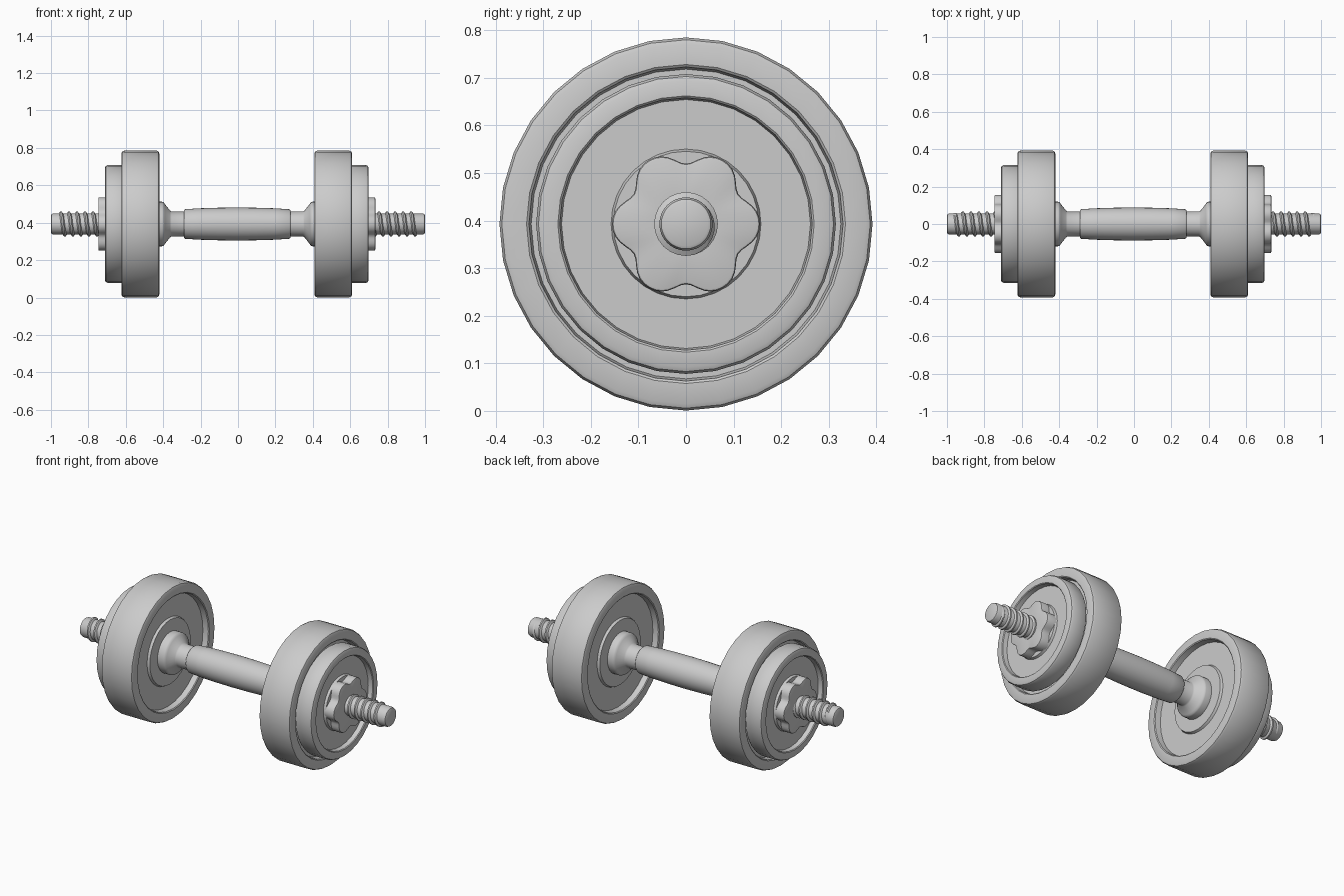
import bpy, bmesh
from math import sin, cos, pi, radians

if "Cube" in bpy.data.objects:
    bpy.data.objects.remove(bpy.data.objects["Cube"])

ZC = 0.393      # axis height
OX = -0.0065    # plates sit slightly off centre


def finish(name, bm, angle=35):
    bmesh.ops.recalc_face_normals(bm, faces=bm.faces)
    me = bpy.data.meshes.new(name)
    bm.to_mesh(me)
    bm.free()
    ob = bpy.data.objects.new(name, me)
    bpy.context.collection.objects.link(ob)
    ob.location.z = ZC
    bpy.ops.object.select_all(action='DESELECT')
    ob.select_set(True)
    bpy.context.view_layer.objects.active = ob
    bpy.ops.object.shade_smooth_by_angle(angle=radians(angle))
    return ob


def bridge(bm, rings, close=True):
    for a, b in zip(rings, rings[1:]):
        n = len(a)
        for i in range(n if close else n - 1):
            j = (i + 1) % n
            bm.faces.new((a[i], a[j], b[j], b[i]))


def lathe(name, profile, s=1, ox=0.0, n=32, radius=lambda t: 1.0):
    """Spin (x, r) points about the x axis; s=-1 mirrors to the left side."""
    bm = bmesh.new()
    rings = []
    for x, r in profile:
        rings.append([bm.verts.new((s * x + ox,
                                    r * radius(2 * pi * i / n) * cos(2 * pi * i / n),
                                    r * radius(2 * pi * i / n) * sin(2 * pi * i / n)))
                      for i in range(n)])
    bridge(bm, rings)
    bm.faces.new(rings[0])
    bm.faces.new(rings[-1])
    return finish(name, bm)


def plate(name, x0, x1, R, s, depth, hub_drop):
    """Disc with rim, recessed web and raised hub on both faces."""
    c, h = (x0 + x1) / 2, (x1 - x0) / 2
    half = [(h - hub_drop, 0.04), (h - hub_drop, 0.485 * R), (h - depth, 0.50 * R),
            (h - depth, 0.83 * R), (h - 0.004, 0.842 * R), (h, 0.855 * R),
            (h, R - 0.014), (h - 0.004, R - 0.005), (h - 0.014, R)]
    prof = [(c + x, r) for x, r in half] + [(c - x, r) for x, r in reversed(half)]
    lathe(name, prof, s, OX)


def thread(name, x0, x1, pitch, s):
    """Helical ridge with a trapezoid section."""
    bm = bmesh.new()
    seg = 24
    n = int((x1 - x0) / pitch * seg)
    rings = []
    for i in range(n + 1):
        a = 2 * pi * i / seg
        x = x0 + pitch * i / seg
        fade = min(1, i / 8, (n - i) / 8)
        ring = []
        for dx, r in ((-0.013, 0.052), (-0.004, 0.056 + 0.011 * fade),
                      (0.004, 0.056 + 0.011 * fade), (0.013, 0.052)):
            ring.append(bm.verts.new((s * (x + dx), r * cos(a), s * r * sin(a))))
        rings.append(ring)
    bridge(bm, rings)
    bm.faces.new(rings[0])
    bm.faces.new(rings[-1])
    finish(name, bm, 50)


# Bar running the whole length
lathe("bar", [(-1, 0.046), (-0.997, 0.052), (-0.988, 0.056),
              (0.988, 0.056), (0.997, 0.052), (1, 0.046)])

# Barrel-shaped grip
grip = [(0.285, 0.066), (0.285, 0.074), (0.278, 0.079), (0.2, 0.084), (0.1, 0.087)]
lathe("grip", [(-x, r) for x, r in grip] + [(0, 0.088)] + list(reversed(grip)), 1, -0.005)

for s, side in ((-1, "left"), (1, "right")):
    # Neck and flared inner collar
    lathe("collar_" + side, [(0.25, 0.066), (0.352, 0.067), (0.36, 0.072), (0.388, 0.108),
                             (0.394, 0.116), (0.402, 0.119), (0.45, 0.119)], s, -0.004)
    # Weight plates
    plate("large_plate_" + side, 0.4145, 0.6165, 0.392, s, 0.036, 0.022)
    plate("small_plate_" + side, 0.596, 0.7045, 0.315, s, 0.03, 0.016)
    # Six-lobed locking nut
    lathe("lock_nut_" + side, [(0.67, 1), (0.734, 1), (0.739, 0.985), (0.7405, 0.955),
                               (0.7405, 0.45)], s, OX, 72,
          lambda t: 0.143 + 0.0145 * cos(6 * t) - 0.002 * cos(12 * t))
    # Screw thread
    thread("thread_" + side, 0.70, 0.965, 0.043, s)
